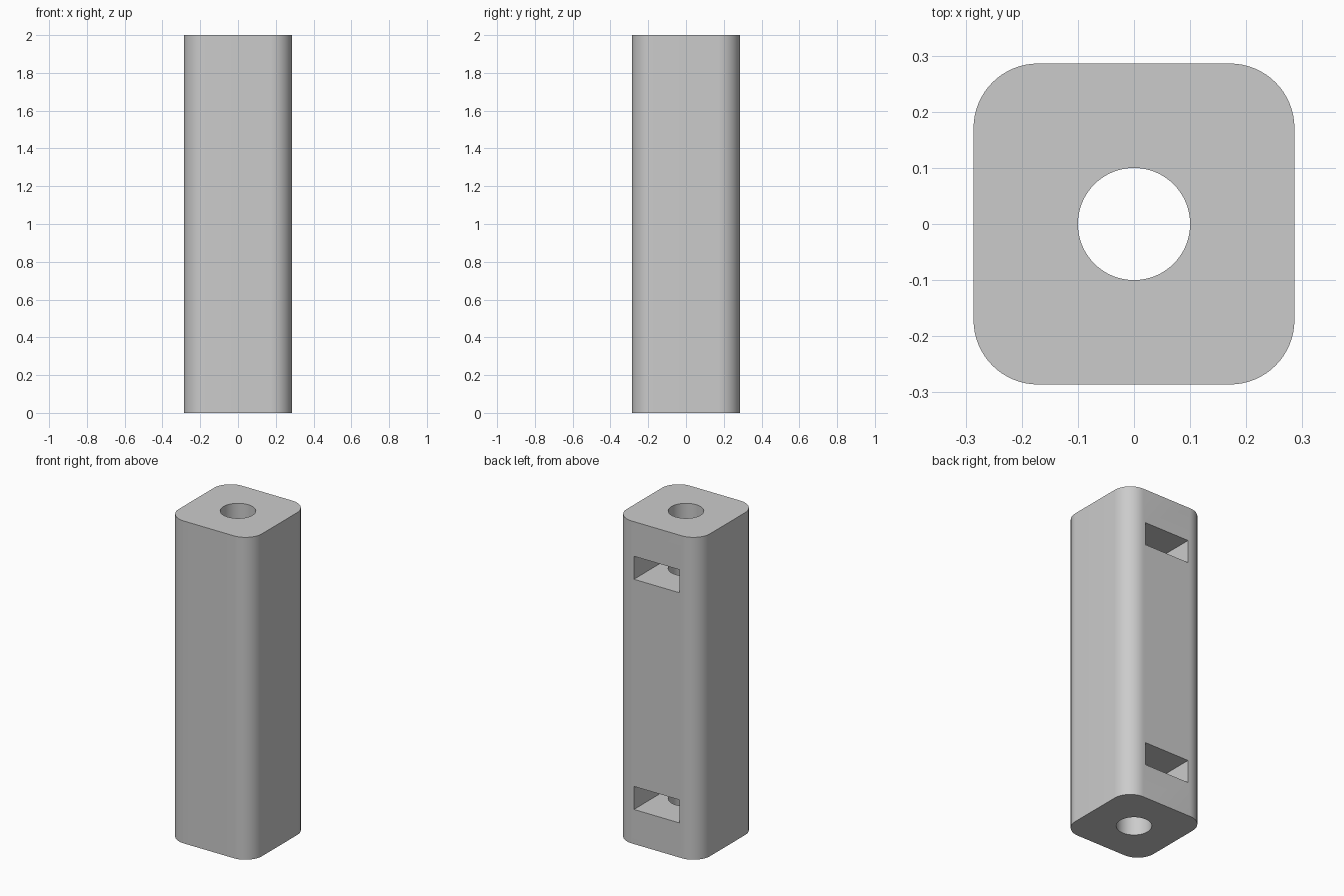
import bpy
import bmesh
import math
from mathutils import Matrix

HALF = 0.286         # half the width of the square post
CORNER = 0.115       # corner radius
BORE = 0.1           # radius of the through hole
SLOT = (0.314, 0.443, 0.143)
SLOT_BACK = -0.157   # how far the slots reach past the bore

cube = bpy.data.objects.get("Cube")
if cube:
    bpy.data.objects.remove(cube, do_unlink=True)

grey = bpy.data.materials.new("light grey")
grey.use_nodes = True
colour = (0.6, 0.6, 0.6, 1)
grey.diffuse_color = colour
grey.node_tree.nodes["Principled BSDF"].inputs["Base Color"].default_value = colour


def make_object(name, bm):
    mesh = bpy.data.meshes.new(name)
    bmesh.ops.recalc_face_normals(bm, faces=bm.faces)
    bm.to_mesh(mesh)
    bm.free()
    mesh.materials.append(grey)
    obj = bpy.data.objects.new(name, mesh)
    bpy.context.collection.objects.link(obj)
    return obj


def box(name, size, centre):
    bm = bmesh.new()
    bmesh.ops.create_cube(bm, size=1, matrix=Matrix.Translation(centre) @ Matrix.Diagonal((*size, 1)))
    return make_object(name, bm)


def cut(target, cutter):
    cutter.hide_render = True
    cutter.hide_set(True)
    mod = target.modifiers.new(cutter.name, "BOOLEAN")
    mod.operation = "DIFFERENCE"
    mod.solver = "EXACT"
    mod.object = cutter
    bpy.context.view_layer.objects.active = target
    bpy.ops.object.modifier_apply(modifier=mod.name)
    bpy.data.objects.remove(cutter, do_unlink=True)


# Square post with rounded upright corners
bm = bmesh.new()
bmesh.ops.create_cube(bm, size=1, matrix=Matrix.Translation((0, 0, 1)) @ Matrix.Diagonal((2 * HALF, 2 * HALF, 2, 1)))
uprights = [e for e in bm.edges if abs(e.verts[0].co.z - e.verts[1].co.z) > 1]
bmesh.ops.bevel(bm, geom=uprights, offset=CORNER, segments=16, profile=0.5, affect="EDGES")
post = make_object("spacer_post", bm)

# Bore through the full height
bm = bmesh.new()
bmesh.ops.create_cone(bm, cap_ends=True, segments=64, radius1=BORE, radius2=BORE,
                      depth=2.4, matrix=Matrix.Translation((0, 0, 1)))
cut(post, make_object("bore_cutter", bm))

# Nut slots, open at the back and crossing the bore
for z in (0.286, 1.714):
    width, depth, height = SLOT
    depth += 0.1
    cut(post, box("slot_cutter", (width, depth, height), (0, SLOT_BACK + depth / 2, z)))

# Smooth the curved walls and keep the rims sharp
bpy.ops.object.select_all(action="DESELECT")
post.select_set(True)
bpy.context.view_layer.objects.active = post
bpy.ops.object.shade_smooth_by_angle(angle=math.radians(30))
